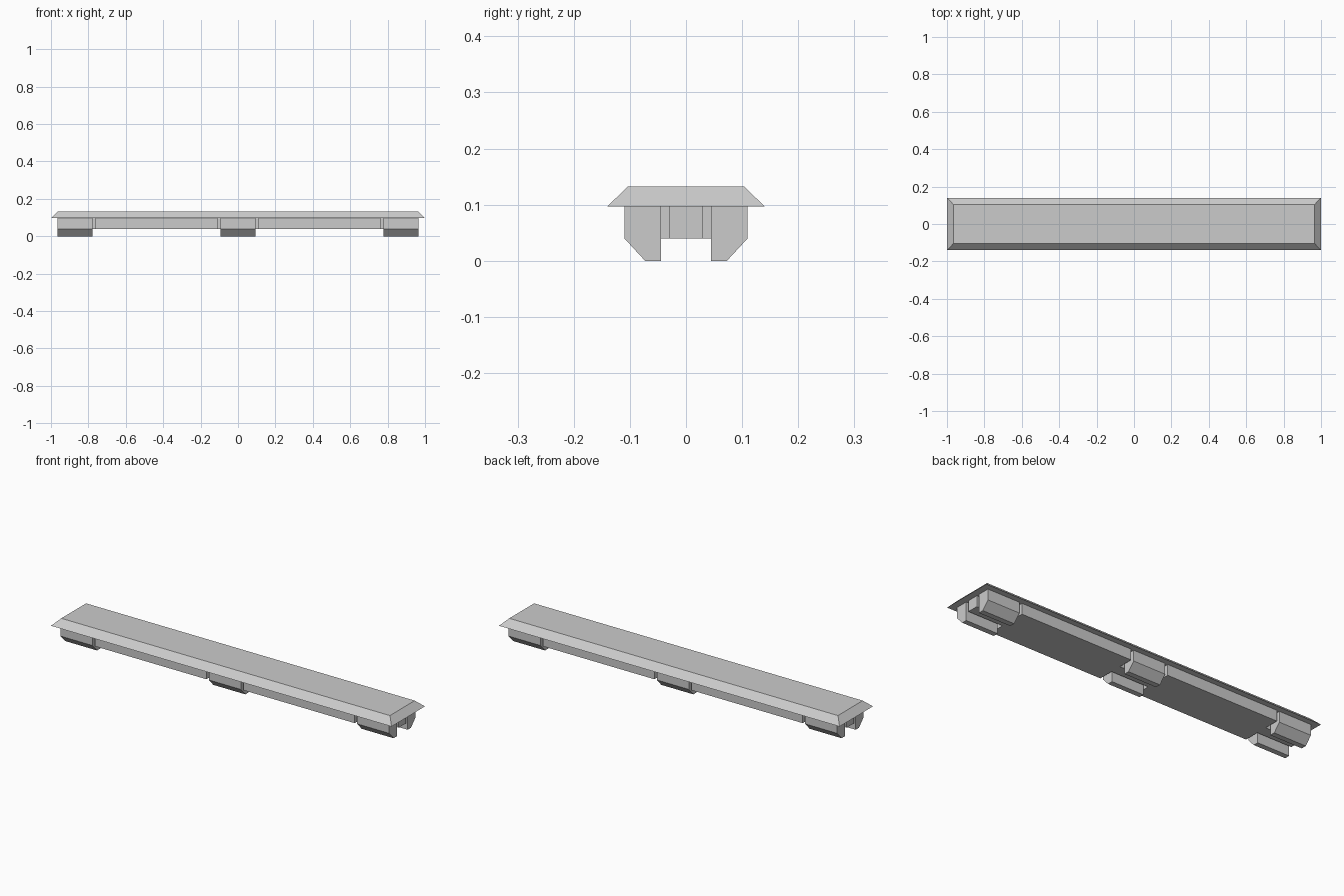
import bpy
import bmesh

cube = bpy.data.objects.get("Cube")
if cube:
    bpy.data.objects.remove(cube, do_unlink=True)

grey = bpy.data.materials.new("plain_grey")
grey.use_nodes = True
colour = (0.6, 0.6, 0.6, 1)
grey.diffuse_color = colour
grey.node_tree.nodes["Principled BSDF"].inputs["Base Color"].default_value = colour

FOOT_BASE, STEP, DECK, TOP = 0.0, 0.04, 0.097, 0.132
END, SIDE, INNER, GAP = 0.965, 0.11, 0.045, 0.015
FOOT_HALF = 0.094
FOOT_CENTRES = (-END + FOOT_HALF, 0, END - FOOT_HALF)


def loft(name, lower, upper):
    """Solid between two matching closed outlines."""
    bm = bmesh.new()
    a = [bm.verts.new(p) for p in lower]
    b = [bm.verts.new(p) for p in upper]
    bm.faces.new(a)
    bm.faces.new(b)
    for i in range(len(a)):
        j = (i + 1) % len(a)
        bm.faces.new((a[i], a[j], b[j], b[i]))
    bmesh.ops.recalc_face_normals(bm, faces=bm.faces)
    mesh = bpy.data.meshes.new(name)
    bm.to_mesh(mesh)
    bm.free()
    mesh.materials.append(grey)
    obj = bpy.data.objects.new(name, mesh)
    bpy.context.collection.objects.link(obj)
    return obj


def rectangle(x, y, z):
    return [(-x, -y, z), (x, -y, z), (x, y, z), (-x, y, z)]


# Bevelled top slab
loft("top_slab", rectangle(1, 0.14, DECK), rectangle(END, 0.104, TOP))

# Under-beam, notched on both sides around every foot
neck = INNER - GAP
edge = []
for cx in FOOT_CENTRES:
    left, right = cx - FOOT_HALF - GAP, cx + FOOT_HALF + GAP
    if cx < 0:
        edge += [(-END, neck), (right, neck), (right, SIDE)]
    elif cx > 0:
        edge += [(left, SIDE), (left, neck), (END, neck)]
    else:
        edge += [(left, SIDE), (left, neck), (right, neck), (right, SIDE)]
outline = edge + [(x, -y) for x, y in reversed(edge)]
loft("under_beam", [(x, y, STEP) for x, y in outline],
     [(x, y, DECK) for x, y in outline])

# Pairs of feet with chamfered outer sides
profile = [(INNER, FOOT_BASE), (0.073, FOOT_BASE), (SIDE, STEP),
           (SIDE, DECK), (INNER, DECK)]
for cx, place in zip(FOOT_CENTRES, ("right", "middle", "left")):
    for sign, face in ((-1, "front"), (1, "back")):
        loft(f"{place}_{face}_foot",
             [(cx - FOOT_HALF, sign * y, z) for y, z in profile],
             [(cx + FOOT_HALF, sign * y, z) for y, z in profile])
